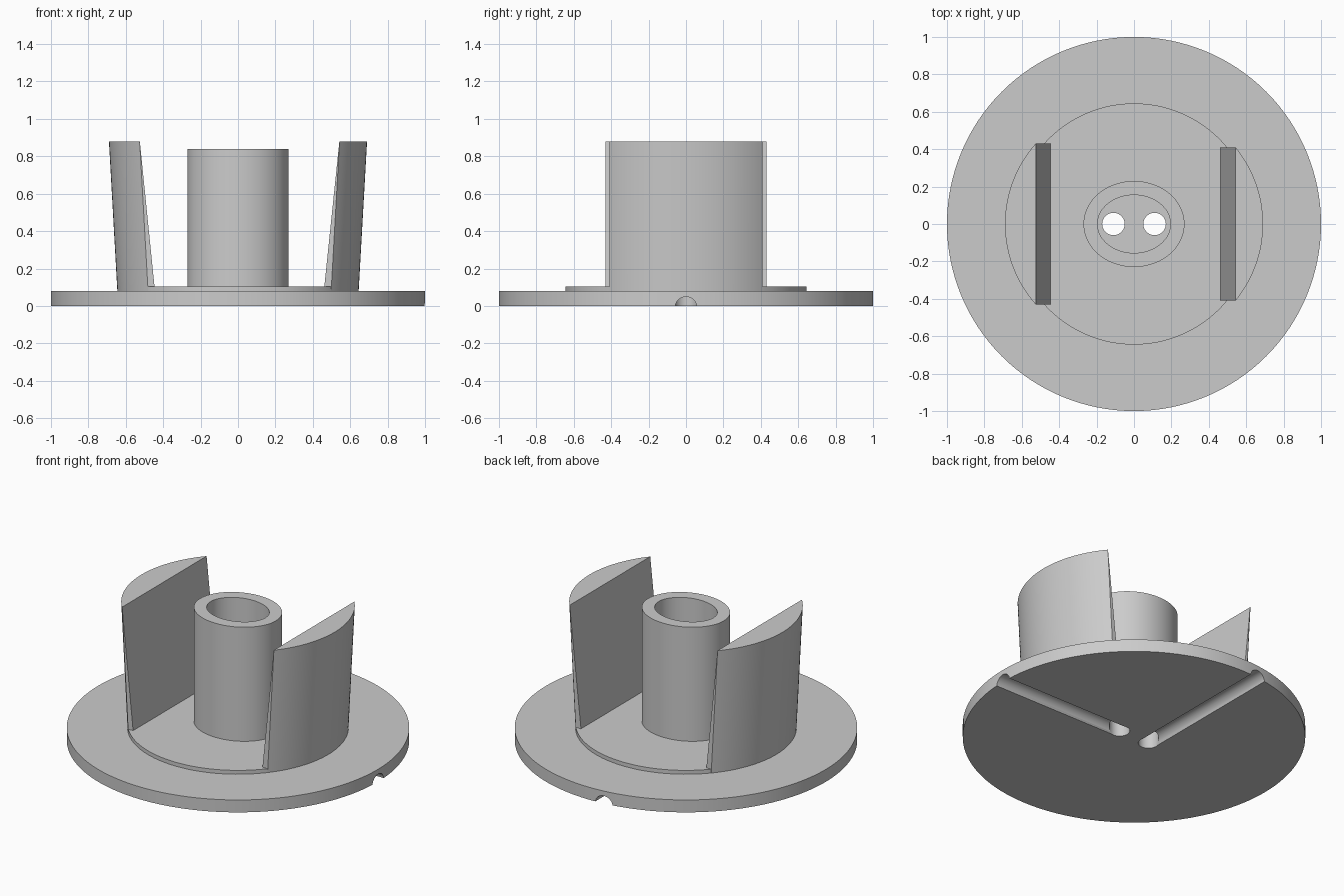
import bpy, bmesh, math
from mathutils import Matrix

if "Cube" in bpy.data.objects:
    bpy.data.objects.remove(bpy.data.objects["Cube"])

grey = bpy.data.materials.new("plain grey")
grey.diffuse_color = (0.6, 0.6, 0.6, 1)
grey.use_nodes = True
grey.node_tree.nodes["Principled BSDF"].inputs["Base Color"].default_value = grey.diffuse_color


def make(name, rings, cap_start=True, cap_end=True, close=False):
    """Loft a solid through a list of equal-length vertex rings."""
    bm = bmesh.new()
    loops = [[bm.verts.new(p) for p in ring] for ring in rings]
    pairs = list(zip(loops, loops[1:]))
    if close:
        pairs.append((loops[-1], loops[0]))
    for a, b in pairs:
        n = len(a)
        for i in range(n):
            j = (i + 1) % n
            bm.faces.new((a[i], a[j], b[j], b[i]))
    if not close and cap_start:
        bm.faces.new(loops[0][::-1])
    if not close and cap_end:
        bm.faces.new(loops[-1])
    bmesh.ops.remove_doubles(bm, verts=bm.verts, dist=1e-5)
    bmesh.ops.recalc_face_normals(bm, faces=bm.faces)
    me = bpy.data.meshes.new(name)
    bm.to_mesh(me)
    bm.free()
    me.materials.append(grey)
    ob = bpy.data.objects.new(name, me)
    bpy.context.collection.objects.link(ob)
    return ob


def ellipse(rx, ry, z, n=96):
    return [(rx * math.cos(2 * math.pi * i / n), ry * math.sin(2 * math.pi * i / n), z)
            for i in range(n)]


def smooth(ob):
    bpy.ops.object.select_all(action='DESELECT')
    ob.select_set(True)
    bpy.context.view_layer.objects.active = ob
    bpy.ops.object.shade_smooth_by_angle(angle=math.radians(30))


def cut(ob, cutter):
    cutter.hide_render = True
    m = ob.modifiers.new("cut", 'BOOLEAN')
    m.operation, m.solver, m.object = 'DIFFERENCE', 'EXACT', cutter
    bpy.context.view_layer.objects.active = ob
    bpy.ops.object.modifier_apply(modifier=m.name)
    bpy.data.objects.remove(cutter)


# Flange with raised step
R = 0.645
base = make("flange", [ellipse(r, r, z, 128) for r, z in
                       ((1, 0), (1, 0.08), (R, 0.08), (R, 0.105))])

# Two wire holes, each leading to a groove on the underside
for x, to_side in ((0.11, True), (-0.11, False)):
    hole = make("hole_cutter", [ellipse(0.06, 0.06, z, 40) for z in (-0.1, 0.3)])
    hole.data.transform(Matrix.Translation((x, 0, 0)))
    cut(base, hole)
    groove = make("groove_cutter", [ellipse(0.058, 0.058, z, 40) for z in (0, 1.3)])
    turn = Matrix.Rotation(math.pi / 2, 4, 'Y') if to_side else Matrix.Rotation(-math.pi / 2, 4, 'X')
    groove.data.transform(Matrix.Translation((x, 0, -0.009)) @ turn)
    cut(base, groove)
smooth(base)

# Oval central tube
tube = make("central_tube", [ellipse(0.27, 0.23, 0.10), ellipse(0.27, 0.23, 0.84),
                             ellipse(0.195, 0.155, 0.84), ellipse(0.195, 0.155, 0.10)], close=True)
smooth(tube)


# Flaring side walls: curved outside, flat sloping inside
def wall(name, side, w, inner_low, inner_high):
    a = math.asin(w / R)
    rings = []
    for z, shift, inner in ((0.079, 0, inner_low), (0.88, 0.045, inner_high)):
        ring = [(side * inner, w, z), (side * inner, -w, z)]
        for i in range(33):
            t = -a + 2 * a * i / 32
            ring.append((side * (shift + R * math.cos(t)), R * math.sin(t), z))
        rings.append(ring)
    smooth(make(name, rings))


wall("left_wall", -1, 0.43, 0.444, 0.525)
wall("right_wall", 1, 0.41, 0.459, 0.542)
